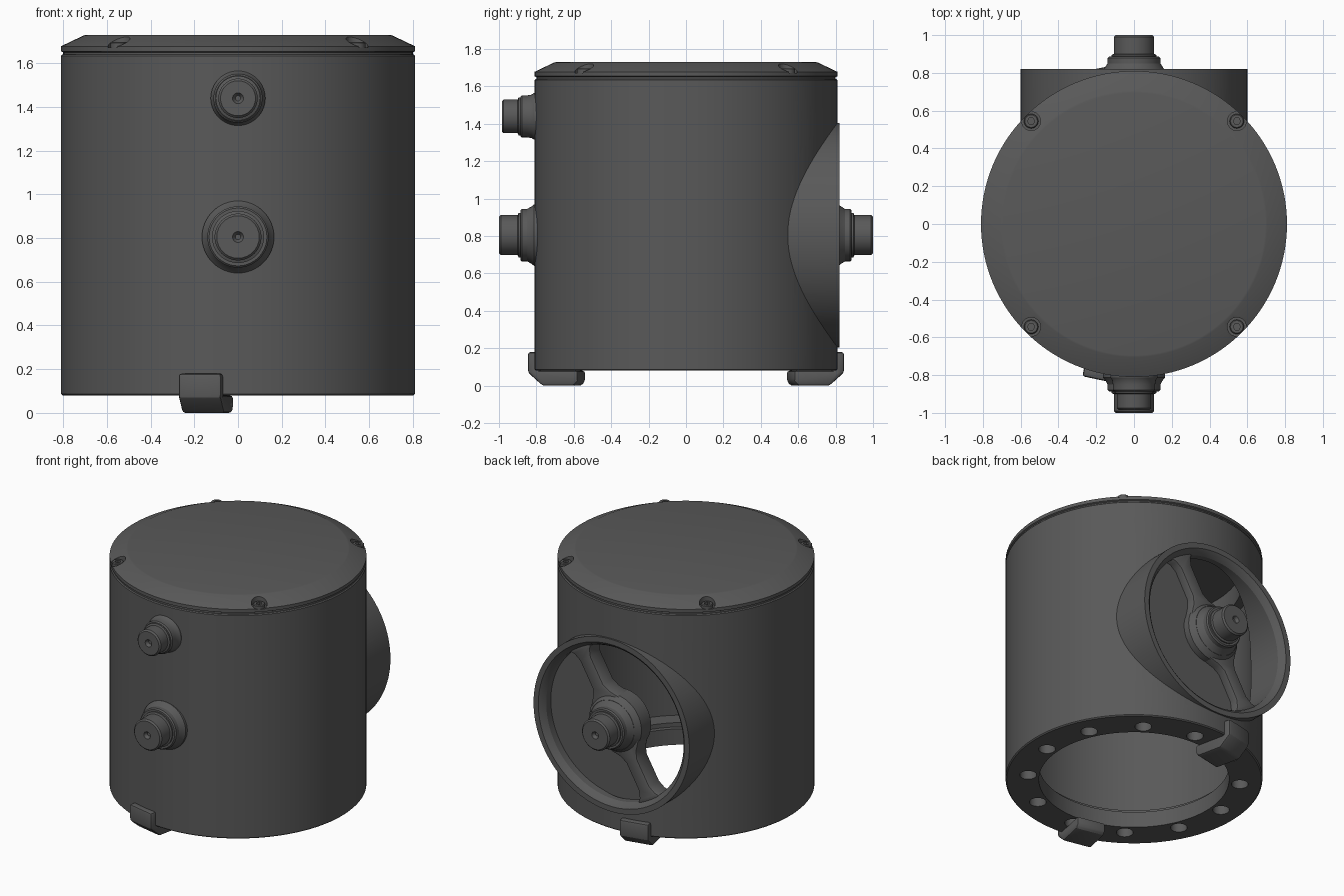
import bpy, bmesh
from math import radians, cos, sin, pi
from mathutils import Matrix, Vector

if "Cube" in bpy.data.objects:
    bpy.data.objects.remove(bpy.data.objects["Cube"])

PZ = 0.805                                   # height of the side port axis
grey = bpy.data.materials.new("dark_grey")
grey.diffuse_color = (0.1, 0.1, 0.1, 1)
grey.use_nodes = True
grey.node_tree.nodes["Principled BSDF"].inputs["Base Color"].default_value = grey.diffuse_color


def finish(name, bm, matrix=Matrix()):
    bmesh.ops.remove_doubles(bm, verts=bm.verts, dist=1e-5)
    bmesh.ops.transform(bm, matrix=matrix, verts=bm.verts)
    bmesh.ops.recalc_face_normals(bm, faces=bm.faces)
    me = bpy.data.meshes.new(name)
    bm.to_mesh(me)
    bm.free()
    me.materials.append(grey)
    ob = bpy.data.objects.new(name, me)
    bpy.context.collection.objects.link(ob)
    return ob


def lathe(name, profile, matrix=Matrix(), steps=128):
    """Spin (radius, height) points around local z."""
    bm = bmesh.new()
    vs = [bm.verts.new((r, 0, z)) for r, z in profile]
    es = [bm.edges.new(p) for p in zip(vs, vs[1:])]
    bmesh.ops.spin(bm, geom=vs + es, cent=(0, 0, 0), axis=(0, 0, 1),
                   angle=2 * pi, steps=steps, use_merge=False)
    return finish(name, bm, matrix)


def rod(name, r, z0, z1, matrix=Matrix(), steps=128):
    return lathe(name, [(0, z0), (r, z0), (r, z1), (0, z1)], matrix, steps)


def prism(name, pts, depth, matrix):
    """Extrude a flat outline from z = 0 to z = depth."""
    bm = bmesh.new()
    f = bm.faces.new([bm.verts.new((x, y, 0)) for x, y in pts])
    g = bmesh.ops.extrude_face_region(bm, geom=[f])["geom"]
    bmesh.ops.translate(bm, vec=(0, 0, depth),
                        verts=[v for v in g if isinstance(v, bmesh.types.BMVert)])
    return finish(name, bm, matrix)


def apply_mod(ob, mod):
    bpy.context.view_layer.objects.active = ob
    bpy.ops.object.modifier_apply(modifier=mod.name)


def combine(ob, other, op):
    m = ob.modifiers.new("bool", "BOOLEAN")
    m.operation, m.object, m.solver = op, other, "EXACT"
    apply_mod(ob, m)
    bpy.data.objects.remove(other)


def bevel(ob, width):
    m = ob.modifiers.new("bevel", "BEVEL")
    m.width, m.segments, m.limit_method = width, 2, "ANGLE"
    m.angle_limit = radians(35)
    apply_mod(ob, m)


def polar(r, deg, z=0):
    return Matrix.Translation((r * cos(radians(deg)), r * sin(radians(deg)), z))


def outward(side, z):
    """Local z points to -y (side -1) or +y (side 1)."""
    return Matrix.Translation((0, 0, z)) @ Matrix.Rotation(-side * pi / 2, 4, "X")


BACK = outward(1, PZ)

# Housing with side port, chamber and bolt holes in the bottom flange
body = lathe("housing", [(0, .08), (.803, .08), (.81, .087), (.81, 1.634),
                         (.804, 1.64), (0, 1.64)])
combine(body, rod("port", .6, .2, .82, BACK), "UNION")
combine(body, lathe("chamber", [(0, -.1), (.6, -.1), (.6, .19), (.63, .19), (.63, .22),
                                (.74, .22), (.74, 1.5), (.68, 1.5), (.68, 1.8), (0, 1.8)]),
        "DIFFERENCE")
combine(body, lathe("port_bore", [(0, .3), (.53, .3), (.53, .78), (.545, .805),
                                  (.575, .83), (0, .83)], BACK), "DIFFERENCE")
for i in range(12):
    combine(body, rod("bolt_hole", .053, 0, .17, polar(.67, 25 + 30 * i), 32), "DIFFERENCE")

# Lid with four counterbored screws
lid = lathe("lid", [(0, 1.64), (.8, 1.64), (.8, 1.65), (.81, 1.655), (.81, 1.678),
                    (.705, 1.728), (.695, 1.73), (0, 1.73)])
for i in range(4):
    at = polar(.77, 45 + 90 * i)
    combine(lid, rod("counterbore", .05, 1.672, 1.8, at, 32), "DIFFERENCE")
    screw = lathe("lid_screw_%d" % (i + 1), [(0, 1.66), (.038, 1.66), (.038, 1.692),
                                             (.033, 1.697), (0, 1.697)], at, 32)
    combine(screw, rod("socket", .019, 1.68, 1.8, at, 6), "DIFFERENCE")


# Shaft stubs: flared boss, collar and shaft with a centre drill hole
def stub(name, side, z, base, collar, shaft, end):
    lathe(name, [(0, .76), (base, .76), (base, .812), (base * .93, .825), (collar, .85),
                 (collar, .878), (collar - .008, .886), (shaft + .012, .886),
                 (shaft + .012, .895), (shaft, .9), (shaft, end - .01),
                 (shaft - .01, end), (.025, end), (.012, end - .02), (0, end - .02)],
          outward(side, z), 64)


stub("front_shaft", -1, PZ, .165, .14, .107, 1.0)
stub("upper_front_shaft", -1, 1.44, .125, .112, .09, .985)
stub("rear_shaft", 1, PZ, .168, .14, .107, 1.0)

# Port web: hub, diagonal spoke and a recessed half panel
u = Vector((cos(radians(60)), 0, sin(radians(60))))
v = Vector((cos(radians(-30)), 0, sin(radians(-30))))


def web(y):
    m = Matrix((u, v, (0, 1, 0))).transposed().to_4x4()
    return Matrix.Translation((0, y, PZ)) @ m


lathe("port_hub", [(0, .66), (.19, .66), (.2, .67), (.2, .775), (.17, .812), (0, .812)],
      BACK, 64)
half = [(.54, .11), (.5, .07), (.45, .05), (.26, .05), (.21, .075), (.15, .13)]
outline = half + [(-a, b) for a, b in reversed(half)]
outline += [(-a, -b) for a, b in half] + [(a, -b) for a, b in reversed(half)]
spoke = prism("port_spoke", outline, .12, web(.67))
bevel(spoke, .018)
prism("port_half_panel", [(.54 * cos(pi * i / 48), .54 * sin(pi * i / 48))
                          for i in range(49)], .06, web(.67))

# Two clamp feet hooked around the bottom edge
section = [(.845, .18), (.79, .18), (.79, .08), (.57, .08), (.57, .025), (.59, 0),
           (.765, 0), (.845, .07)]
for name, deg in (("rear_foot", 102), ("front_foot", -102)):
    turn = Matrix.Rotation(radians(deg), 4, "Z")
    place = turn @ Matrix.Translation((0, .1, 0)) @ Matrix.Rotation(pi / 2, 4, "X")
    foot = prism(name, section, .2, place)
    bevel(foot, .014)

# Smooth shading with sharp edges kept
bpy.ops.object.select_all(action="DESELECT")
for ob in bpy.context.scene.objects:
    ob.select_set(True)
bpy.context.view_layer.objects.active = body
bpy.ops.object.shade_smooth_by_angle(angle=radians(25))
